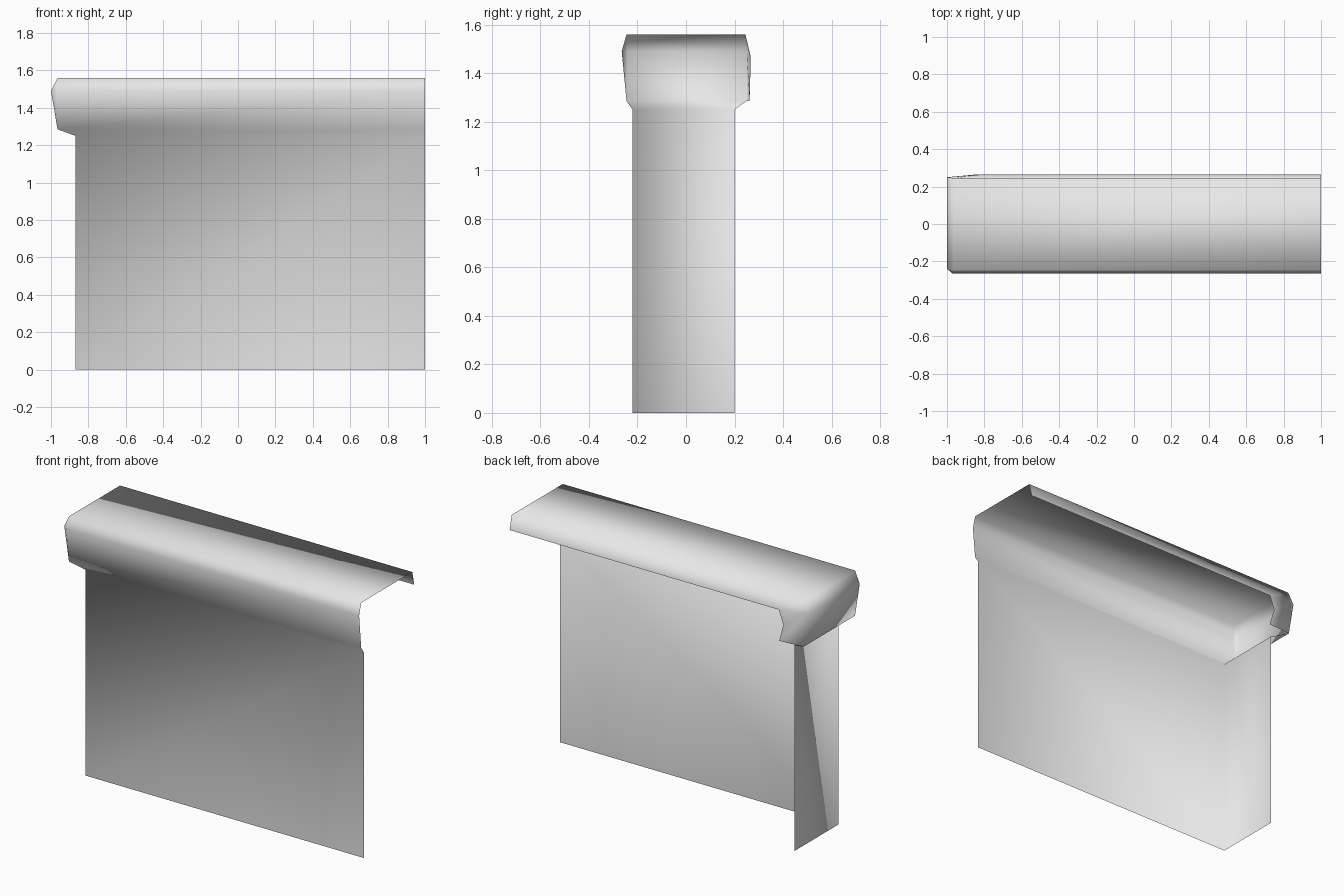
import bpy
import bmesh

cube = bpy.data.objects.get("Cube")
if cube:
    bpy.data.objects.remove(cube, do_unlink=True)

# Plain grey for the whole shell
grey = bpy.data.materials.new("plain_grey")
grey.use_nodes = True
grey.diffuse_color = (0.8, 0.8, 0.8, 1)
grey.node_tree.nodes["Principled BSDF"].inputs["Base Color"].default_value = (0.8, 0.8, 0.8, 1)

bm = bmesh.new()


def column(points):
    return [bm.verts.new(p) for p in points]


def skin(a, b):
    """Join two columns of equal length, merging shared corners."""
    for i in range(len(a) - 1):
        ring = list(dict.fromkeys((a[i], b[i], b[i + 1], a[i + 1])))
        if len(ring) > 2:
            bm.faces.new(ring)


# Heights: foot, wall top, coping underside, coping bulge, coping top
heights = [0, 1.25, 1.285, 1.49, 1.56]
front_y = [-0.22, -0.22, -0.245, -0.265, -0.245]
end_x = [-0.87, -0.87, -0.965, -1.0, -0.965]
back_y = [0.20, 0.20, 0.25, 0.25, 0.245]

# Front wall with its moulded coping, ending in a chamfered corner
open_end = column([(1, y, z) for y, z in zip(front_y, heights)])
corner = column([(max(x, -0.97), y, z) for x, y, z in zip(end_x, front_y, heights)])
skin(corner, open_end)
turned = list(corner)
turned[3] = bm.verts.new((-1, -0.24, heights[3]))
skin(turned, corner)

# End wall and the coping that returns around it
back = column(zip(end_x, back_y, heights))
skin(back, turned)

# Top of the coping
top_back = bm.verts.new((1, back_y[4], heights[4]))
bm.faces.new((corner[4], open_end[4], top_back, back[4]))

# Short lip hanging down along the open back
lip = column([(1, 0.265, 1.475), (-0.81, 0.265, 1.475)])
bm.faces.new((back[4], top_back, lip[0], lip[1]))

# Stub of coping returning around the back corner
stub = column([(-0.84, 0.265, 1.39), (-0.81, 0.262, 1.285)])
bm.faces.new((back[4], lip[1], back[3]))
bm.faces.new((back[3], lip[1], stub[0]))
bm.faces.new((back[3], stub[0], stub[1], back[2]))

for face in bm.faces:
    face.smooth = True

mesh = bpy.data.meshes.new("wall_with_coping")
bm.to_mesh(mesh)
bm.free()
mesh.materials.append(grey)
wall = bpy.data.objects.new("wall_with_coping", mesh)
bpy.context.scene.collection.objects.link(wall)
